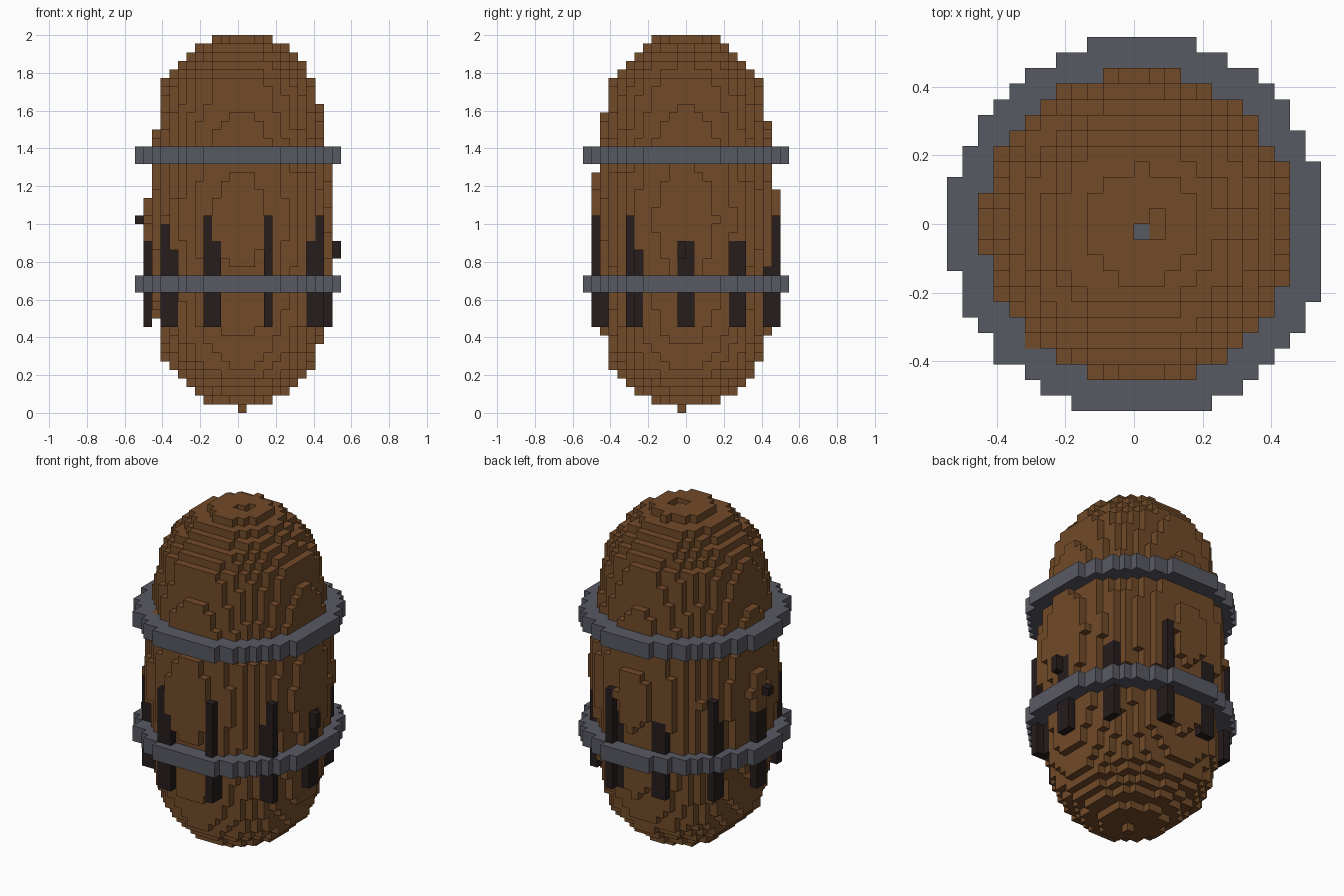
import bpy, bmesh, math

cube = bpy.data.objects.get("Cube")
if cube:
    bpy.data.objects.remove(cube, do_unlink=True)

ROWS = 44
UNIT = 2 / ROWS
HALF = 12

# Barrel profile in blocks: (height, radius)
PROFILE = [(1.5, 3.8), (2.5, 5.7), (3.5, 6.7), (4.5, 7.75), (5.5, 8.5),
           (9, 9.55), (16, 10.35), (20, 10.77), (22.5, 10.87), (25, 10.77),
           (29, 10.3), (34, 9.6), (38.5, 8.85), (39.5, 8), (40.5, 7.3),
           (41.5, 6.3), (42.5, 5.4), (43.5, 3.65)]


def make_material(name, color):
    mat = bpy.data.materials.new(name)
    mat.use_nodes = True
    mat.diffuse_color = (*color, 1)
    mat.node_tree.nodes["Principled BSDF"].inputs["Base Color"].default_value = (*color, 1)
    return mat


def barrel_radius(z):
    for (z0, r0), (z1, r1) in zip(PROFILE, PROFILE[1:]):
        if z0 <= z <= z1:
            return r0 + (r1 - r0) * (z - z0) / (z1 - z0)
    return 0


def in_barrel(x, y, z):
    return math.hypot(x - 0.25, y + 0.1) < barrel_radius(z)


def in_hoop(x, y):
    return 10 < math.hypot(x - 0.25, y + 0.17) < 12.12


def in_slat(x, y):
    # Ten upright slats spaced evenly around the barrel
    x, y = x - 0.1, y + 0.25
    for i in range(10):
        a = math.radians(36 * i)
        out = x * math.cos(a) + y * math.sin(a)
        side = y * math.cos(a) - x * math.sin(a)
        if 9.7 < out < 11.3 and abs(side) < 0.8:
            return True
    return False


# Sort every block of the grid into a part
blocks = {}
for i in range(-HALF, HALF):
    for j in range(-HALF, HALF):
        x, y = i + 0.5, j + 0.5
        for k in range(ROWS):
            wooden = in_barrel(x, y, k + 0.5)
            # The widest part of the barrel swallows the slats' upper ends
            swallowed = wooden and k >= 20
            if k in (14, 15) and in_hoop(x, y):
                blocks[i, j, k] = "lower_hoop"
            elif k in (29, 30) and in_hoop(x, y):
                blocks[i, j, k] = "upper_hoop"
            elif 10 <= k < 23 and in_slat(x, y) and not swallowed:
                blocks[i, j, k] = "slats"
            elif wooden:
                blocks[i, j, k] = "barrel"

# Bottom nub, top notch with its plug, and small slat knobs at the sides
blocks[0, -1, 0] = "barrel"
for cell in ((0, -1), (1, -1), (1, 0)):
    blocks.pop((*cell, ROWS - 1), None)
blocks[0, -1, ROWS - 2] = "top_plug"
for cell in ((HALF - 1, -1, 18), (HALF - 1, -1, 19), (-HALF, -1, 22)):
    blocks[cell] = "slats"


def block_faces(cell):
    # Yield the four corners of each face that has no neighbour
    for axis in range(3):
        u, v = (axis + 1) % 3, (axis + 2) % 3
        for side in (0, 1):
            near = list(cell)
            near[axis] += 2 * side - 1
            if tuple(near) in blocks:
                continue
            corners = []
            for du, dv in ((0, 0), (1, 0), (1, 1), (0, 1)):
                p = list(cell)
                p[axis] += side
                p[u] += du
                p[v] += dv
                corners.append(tuple(p))
            yield corners if side else corners[::-1]


def build_part(name, mat):
    bm = bmesh.new()
    verts = {}
    for cell, part in blocks.items():
        if part != name:
            continue
        for corners in block_faces(cell):
            for p in corners:
                if p not in verts:
                    verts[p] = bm.verts.new([c * UNIT for c in p])
            bm.faces.new([verts[p] for p in corners])
    mesh = bpy.data.meshes.new(name)
    bm.to_mesh(mesh)
    bm.free()
    mesh.materials.append(mat)
    obj = bpy.data.objects.new(name, mesh)
    bpy.context.collection.objects.link(obj)


wood = make_material("brown wood", (0.170, 0.070, 0.022))
iron = make_material("grey iron", (0.097, 0.100, 0.124))
dark = make_material("dark wood", (0.020, 0.012, 0.012))

build_part("barrel", wood)
build_part("lower_hoop", iron)
build_part("upper_hoop", iron)
build_part("top_plug", iron)
build_part("slats", dark)
